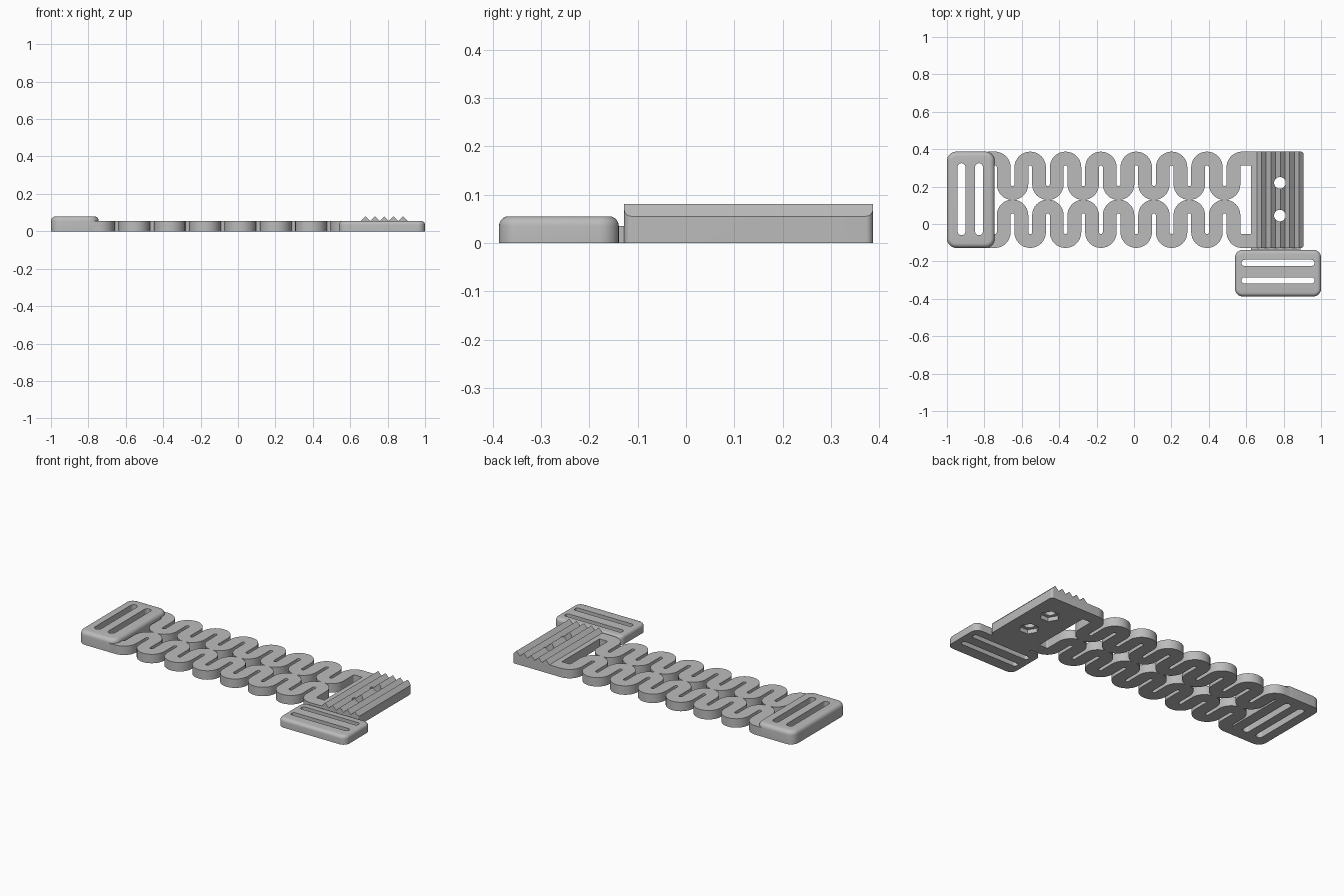
import bpy, bmesh, math
from mathutils import Vector

old = bpy.data.objects.get("Cube")
if old:
    bpy.data.objects.remove(old, do_unlink=True)

GREY = (0.5, 0.5, 0.5, 1)
mat = bpy.data.materials.new("plain grey")
mat.use_nodes = True
mat.diffuse_color = GREY
mat.node_tree.nodes["Principled BSDF"].inputs["Base Color"].default_value = GREY

BASE = 0.055             # thickness of the flat parts
TALL = 0.08              # thickness of the raised parts
BACK, FRONT = 0.387, -0.128
MID = (BACK + FRONT) / 2


def finish(bm, name):
    bmesh.ops.recalc_face_normals(bm, faces=bm.faces)
    mesh = bpy.data.meshes.new(name)
    bm.to_mesh(mesh)
    bm.free()
    mesh.materials.append(mat)
    ob = bpy.data.objects.new(name, mesh)
    bpy.context.collection.objects.link(ob)
    return ob


def select(ob):
    bpy.ops.object.select_all(action='DESELECT')
    ob.select_set(True)
    bpy.context.view_layer.objects.active = ob


def smooth(ob):
    select(ob)
    bpy.ops.object.shade_smooth_by_angle(angle=math.radians(35))


def prism(name, outline, direction, round_top=0):
    """Extrude a closed outline, with an optional rounded top rim."""
    bm = bmesh.new()
    face = bm.faces.new([bm.verts.new(p) for p in outline])
    ext = bmesh.ops.extrude_face_region(bm, geom=[face])["geom"]
    verts = [g for g in ext if isinstance(g, bmesh.types.BMVert)]
    bmesh.ops.translate(bm, verts=verts, vec=direction)
    if round_top:
        rim = [g for g in ext if isinstance(g, bmesh.types.BMEdge)]
        bmesh.ops.bevel(bm, geom=rim, offset=round_top, segments=5,
                        profile=0.5, affect='EDGES')
    return finish(bm, name)


def rounded_rect(x0, x1, y0, y1, r, z=0, steps=8):
    corners = [(x1 - r, y1 - r), (x0 + r, y1 - r), (x0 + r, y0 + r), (x1 - r, y0 + r)]
    pts = []
    for i, (cx, cy) in enumerate(corners):
        for s in range(steps + 1):
            a = math.pi / 2 * (i + s / steps)
            pts.append((cx + r * math.cos(a), cy + r * math.sin(a), z))
    return pts


def circle(cx, cy, r, z, sides):
    return [(cx + r * math.cos(math.tau * i / sides),
             cy + r * math.sin(math.tau * i / sides), z) for i in range(sides)]


def cut(ob, cutter, operation='DIFFERENCE'):
    cutter.hide_render = True
    mod = ob.modifiers.new("cut", 'BOOLEAN')
    mod.operation = operation
    mod.solver = 'EXACT'
    mod.object = cutter
    select(ob)
    bpy.ops.object.modifier_apply(modifier=mod.name)
    bpy.data.objects.remove(cutter, do_unlink=True)


def buckle(name, box, height, radius, rim, slots):
    ob = prism(name, rounded_rect(*box, radius), (0, 0, height), rim)
    for x0, x1, y0, y1 in slots:
        r = min(x1 - x0, y1 - y0) * 0.49
        cut(ob, prism("slot_cutter", rounded_rect(x0, x1, y0, y1, r, -0.1), (0, 0, 0.3)))
    smooth(ob)


# Strap buckles, each with two slots
buckle("end_buckle", (-1, -0.745, FRONT, BACK), TALL, 0.05, 0.025,
       [(x, x + 0.042, -0.06, 0.325) for x in (-0.943, -0.85)])
buckle("side_buckle", (0.54, 1, -0.387, -0.139), BASE, 0.04, 0.02,
       [(0.575, 0.965, y, y + 0.033) for y in (-0.224, -0.318)])

# Spring bands: a ribbon swept along a serpentine path
PITCH = 0.189
HALF = 0.037
TURN = PITCH / 4
LOBE = TURN + HALF


def spring_path():
    """Centre points and side normals of the rear band."""
    x0, high, low = -0.744, BACK - LOBE, MID - 0.001 + LOBE
    path = [(Vector((x0 - 0.04, high + TURN)), Vector((0, 1)))]
    for k in range(15):
        up = 1 if k % 2 == 0 else -1
        cx, cy = x0 + k * PITCH / 2, high if up > 0 else low
        start, stop = (90 if k == 0 else 180), (90 if k == 14 else 0)
        for s in range(17):
            a = math.radians(start + (stop - start) * s / 16)
            d = Vector((math.cos(a), up * math.sin(a)))
            path.append((Vector((cx, cy)) + d * TURN, d * up))
    path.append((Vector((0.64, high + TURN)), Vector((0, 1))))
    return path


def spring(name, mirrored):
    bm = bmesh.new()
    rings = []
    for p, n in spring_path():
        ring = []
        for side, z in ((1, 0), (1, BASE), (-1, BASE), (-1, 0)):
            q = p + n * HALF * side
            ring.append(bm.verts.new((q.x, 2 * MID - q.y if mirrored else q.y, z)))
        rings.append(ring)
    for a, b in zip(rings, rings[1:]):
        for i in range(4):
            j = (i + 1) % 4
            bm.faces.new((a[i], a[j], b[j], b[i]))
    bm.faces.new(rings[0])
    bm.faces.new(rings[-1])
    smooth(finish(bm, name))


spring("rear_spring_band", False)
spring("front_spring_band", True)

# Clamp plate with a row of ridges, rounded outer corners and bolt holes
LEFT, RIGHT, TEETH = 0.625, 0.907, 5
step = 0.05
first = RIGHT - TEETH * step
profile = [(LEFT, FRONT, 0), (LEFT, FRONT, BASE)]
for i in range(TEETH):
    profile += [(first + i * step, FRONT, BASE), (first + (i + 0.5) * step, FRONT, TALL)]
profile += [(RIGHT, FRONT, BASE), (RIGHT, FRONT, 0)]
plate = prism("ridged_plate", profile, (0, BACK - FRONT, 0))
cut(plate, prism("corner_cutter", rounded_rect(0.4, RIGHT, FRONT, BACK, 0.015, -0.1),
                 (0, 0, 0.3)), 'INTERSECT')
for y in (0.045, 0.22):
    cut(plate, prism("bolt_cutter", circle(0.78, y, 0.031, -0.1, 32), (0, 0, 0.3)))
    cut(plate, prism("nut_cutter", circle(0.78, y, 0.056, -0.1, 6), (0, 0, 0.125)))
smooth(plate)

# Thin web joining the plate to the side buckle
prism("joining_web", rounded_rect(LEFT, 0.89, -0.15, -0.12, 0.002), (0, 0, 0.035))
